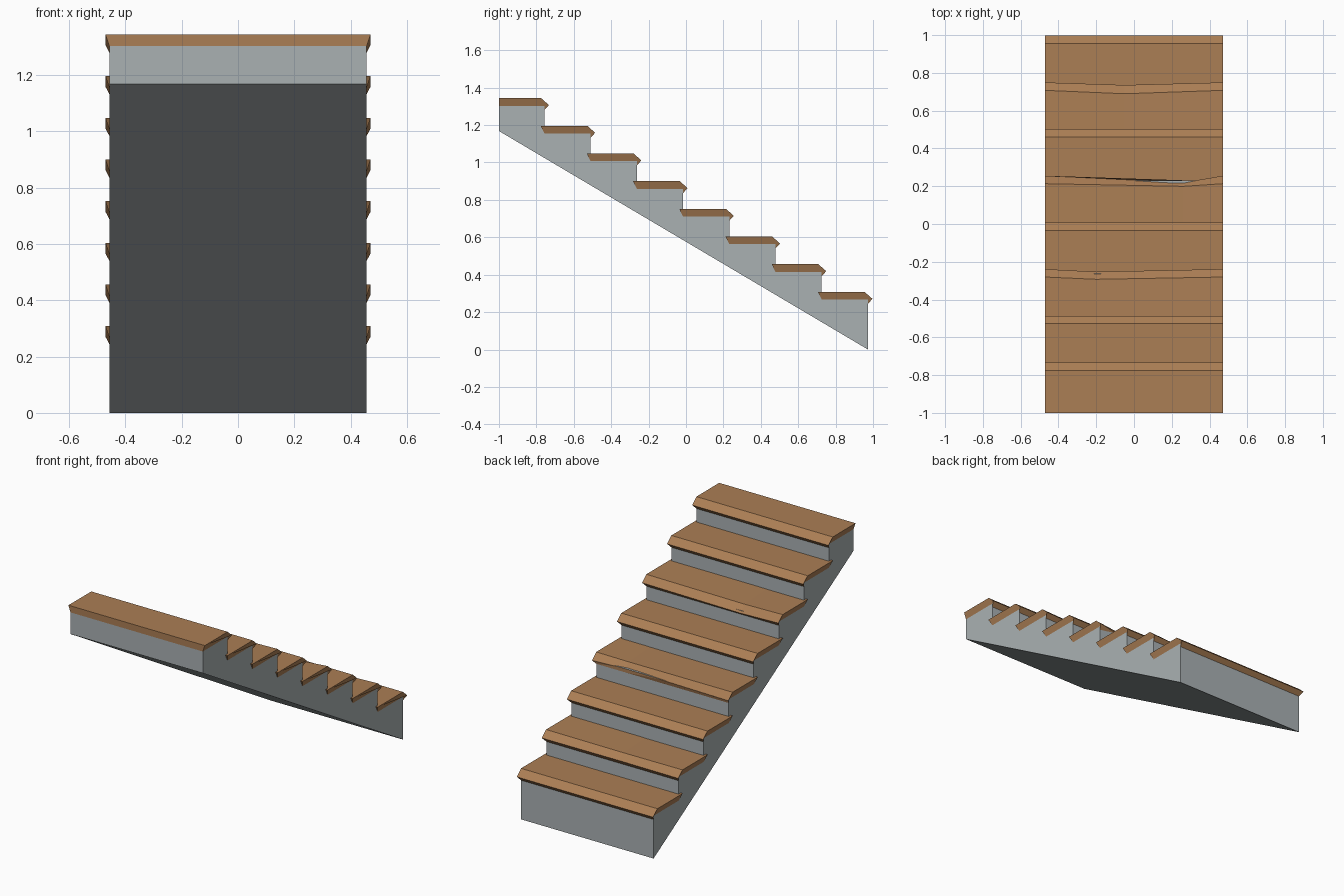
import bpy, bmesh

if "Cube" in bpy.data.objects:
    bpy.data.objects.remove(bpy.data.objects["Cube"])

def material(name, rgb):
    m = bpy.data.materials.new(name)
    m.diffuse_color = (*rgb, 1)
    m.use_nodes = True
    m.node_tree.nodes["Principled BSDF"].inputs["Base Color"].default_value = m.diffuse_color
    return m

stone = material("grey stone", (0.40, 0.44, 0.45))
wood = material("brown wood", (0.41, 0.21, 0.09))

N, DY, DZ = 8, 0.2471, 0.148      # steps, run, rise
RISER, DECK = -0.757, 1.303       # top step: riser position and deck height

def loft(name, sections, mat):
    """Join matching rings of points and cap both ends."""
    bm = bmesh.new()
    rings = [[bm.verts.new(p) for p in s] for s in sections]
    n = len(rings[0])
    for a, b in zip(rings, rings[1:]):
        for i in range(n):
            j = (i + 1) % n
            bm.faces.new((a[i], a[j], b[j], b[i]))
    bm.faces.new(rings[0])
    bm.faces.new(rings[-1][::-1])
    bmesh.ops.recalc_face_normals(bm, faces=bm.faces)
    me = bpy.data.meshes.new(name)
    bm.to_mesh(me)
    bm.free()
    me.materials.append(mat)
    ob = bpy.data.objects.new(name, me)
    bpy.context.collection.objects.link(ob)
    return ob

# Stepped body with sloping underside
profile = [(RISER + DY * (N - 1), 0.0), (-1, 1.168), (-1, DECK)]
for k in range(N):
    y, z = RISER + k * DY, DECK - k * DZ
    profile.append((y, z))
    if k < N - 1:
        profile.append((y, z - DZ))
loft("stair_body", [[(x, y, z) for y, z in profile] for x in (-0.457, 0.457)], stone)

# Worn treads: step -> x of the chip and (dy, dz) for the ridge and the tip
chips = {2: (-0.20, (-0.012, -0.012), (-0.014, -0.016)),
         4: (0.26, (-0.014, -0.010), (-0.036, -0.010)),
         6: (-0.05, (-0.018, -0.012), (-0.014, -0.006))}

# Treads: bevelled boards with a pointed nose lapping over the riser
for k in range(N):
    y, z = RISER + k * DY, DECK - k * DZ
    back = y - DY
    top_back = -1 if k == 0 else back - 0.02
    low_back = -1 if k == 0 else back
    ring = [(top_back, z + 0.041, 0.471), (y - 0.018, z + 0.041, 0.471),
            (y + 0.024, z + 0.004, 0.471), (y, z - 0.023, 0.457),
            (y, z, 0.457), (low_back, z, 0.457)]
    sections = [[(s * w, py, pz) for py, pz, w in ring] for s in (-1, 1)]
    if k in chips:
        cx, ridge, tip = chips[k]
        mid = [(cx, py, pz) for py, pz, w in ring]
        for i, (dy, dz) in ((1, ridge), (2, tip)):
            mid[i] = (cx, mid[i][1] + dy, mid[i][2] + dz)
        sections.insert(1, mid)
    loft(f"tread_{k + 1}", sections, wood)
